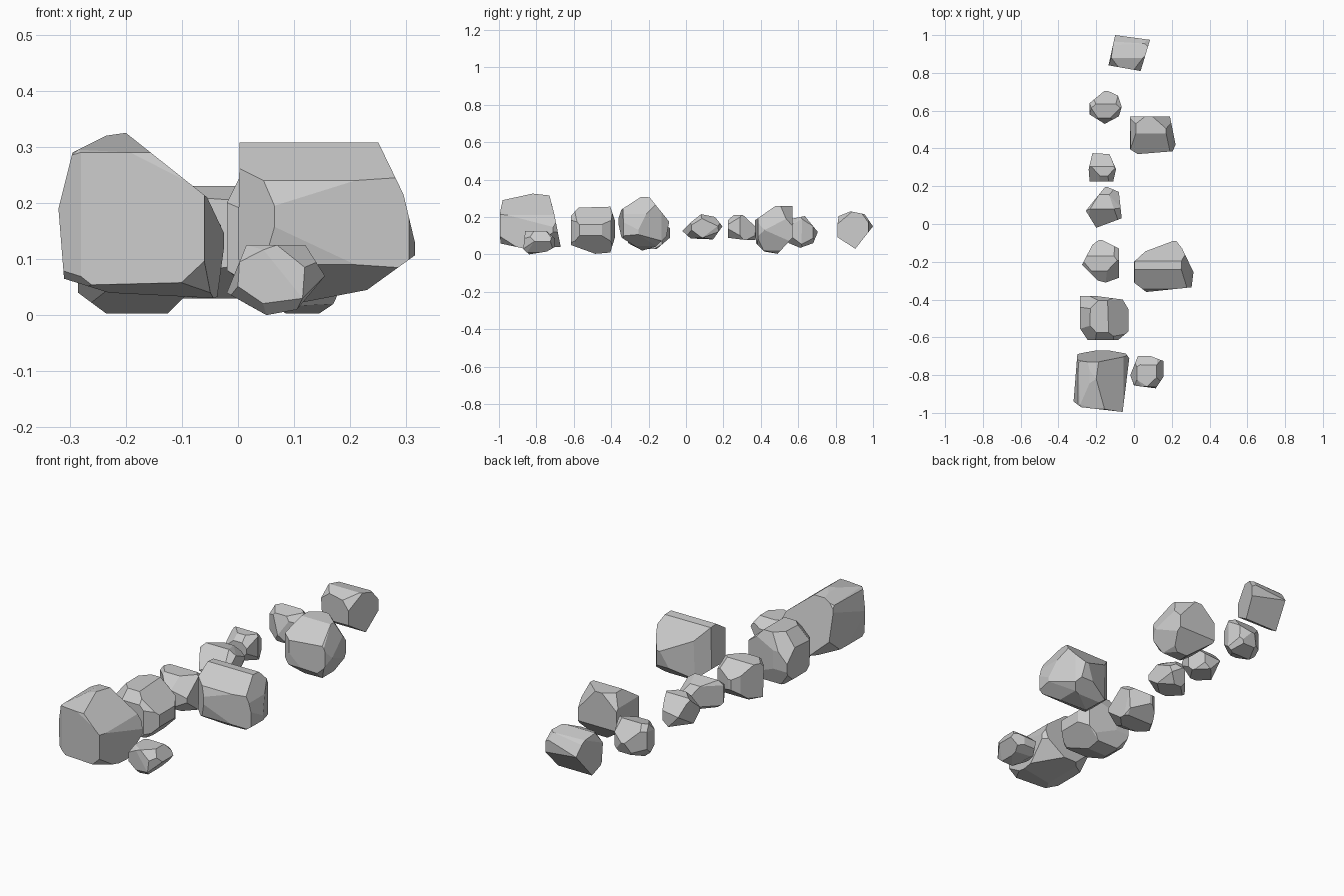
import bpy, bmesh, math, random
from mathutils import Vector

if "Cube" in bpy.data.objects:
    bpy.data.objects.remove(bpy.data.objects["Cube"])

random.seed(4)


def slice_off(bm, co, no):
    """Cut away everything on the outer side of a plane and close the hole."""
    no = no.normalized()
    if all((v.co - co).dot(no) < 5e-4 for v in bm.verts):
        return
    bmesh.ops.bisect_plane(bm, geom=bm.verts[:] + bm.edges[:] + bm.faces[:],
                           dist=1e-5, plane_co=co, plane_no=no, clear_outer=True)
    bmesh.ops.holes_fill(bm, edges=[e for e in bm.edges if e.is_boundary], sides=0)


def carve(bm, outline, a, b):
    """Trim the block to a convex outline seen in the plane of axes a, b."""
    mid = Vector((sum(p[0] for p in outline), sum(p[1] for p in outline))) / len(outline)
    for i, p in enumerate(outline):
        p, q = Vector(p), Vector(outline[(i + 1) % len(outline)])
        d = q - p
        n2 = Vector((d.y, -d.x))
        if n2.dot(p - mid) < 0:
            n2 = -n2
        co, no = Vector(), Vector()
        co[a], co[b] = p
        no[a], no[b] = n2
        slice_off(bm, co, no)


def rock(name, top, side, front=(), corner=1.95):
    """Chisel a stone from its top (x,y), side (y,z) and front (x,z) outlines."""
    lo = Vector((min(p[0] for p in top), min(p[1] for p in top), min(p[1] for p in side)))
    hi = Vector((max(p[0] for p in top), max(p[1] for p in top), max(p[1] for p in side)))
    mid, half = (lo + hi) / 2, (hi - lo) / 2
    bm = bmesh.new()
    bmesh.ops.create_cube(bm, size=2)
    for v in bm.verts:
        v.co = mid + Vector(v.co[k] * half[k] for k in range(3))
    carve(bm, top, 0, 1)
    carve(bm, side, 1, 2)
    if front:
        carve(bm, front, 0, 2)
    # chip the eight corners
    for sx in (-1, 1):
        for sy in (-1, 1):
            for sz in (-1, 1):
                w = Vector((sx * random.uniform(.8, 1.1), sy * random.uniform(.8, 1.1), sz))
                n = Vector(w[k] / half[k] for k in range(3))
                d = corner + random.uniform(-.12, .12)
                slice_off(bm, mid + n * (d / n.length_squared), n)
    # tidy slivers into clean flat facets
    bmesh.ops.remove_doubles(bm, verts=bm.verts[:], dist=0.012)
    pts = [v.co.copy() for v in bm.verts]
    bm.clear()
    for p in pts:
        bm.verts.new(p)
    r = bmesh.ops.convex_hull(bm, input=bm.verts[:])
    junk = [g for g in r["geom_interior"] if isinstance(g, bmesh.types.BMVert)]
    bmesh.ops.delete(bm, geom=junk, context='VERTS')
    bmesh.ops.dissolve_limit(bm, angle_limit=math.radians(6), verts=bm.verts[:], edges=bm.edges[:])
    bmesh.ops.recalc_face_normals(bm, faces=bm.faces[:])
    me = bpy.data.meshes.new(name)
    bm.to_mesh(me)
    bm.free()
    bpy.context.collection.objects.link(bpy.data.objects.new(name, me))


# left row, front to back
rock("boulder_front_left",
     [(-.30, -.69), (-.22, -.665), (-.06, -.665), (-.025, -.71), (-.06, -.995), (-.28, -.97), (-.32, -.94)],
     [(-1, .06), (-1, .2), (-.98, .29), (-.82, .325), (-.73, .315), (-.705, .22), (-.67, .04), (-.86, .03)],
     [(-.31, .065), (-.32, .19), (-.295, .29), (-.235, .32), (-.2, .325), (-.055, .21), (-.022, .14),
      (-.035, .03), (-.23, .04)], 2.1)
rock("boulder_second_left",
     [(-.285, -.37), (-.06, -.40), (-.03, -.45), (-.03, -.57), (-.085, -.615), (-.245, -.615), (-.285, -.555)],
     [(-.62, .2), (-.575, .25), (-.405, .255), (-.38, .18), (-.38, .09), (-.405, .01), (-.485, .003), (-.615, .05)],
     [(-.14, .255), (-.03, .16), (-.03, .1), (-.125, .003), (-.235, .003), (-.285, .04), (-.285, .19), (-.23, .255)], 2.0)
rock("stone_third_left",
     [(-.18, -.08), (-.22, -.11), (-.275, -.215), (-.19, -.3), (-.15, -.31), (-.08, -.285), (-.08, -.13)],
     [(-.31, .06), (-.31, .15), (-.25, .2), (-.17, .2), (-.085, .14), (-.085, .09), (-.155, .03), (-.25, .03)])
rock("stone_middle_left",
     [(-.15, .2), (-.08, .17), (-.065, .03), (-.2, -.02), (-.255, .07)],
     [(-.025, .13), (.08, .215), (.155, .2), (.195, .15), (.145, .08), (.025, .085)], corner=1.75)
rock("stone_fifth_left",
     [(-.22, .375), (-.13, .37), (-.095, .29), (-.11, .225), (-.235, .225), (-.24, .29)],
     [(.215, .175), (.255, .21), (.305, .21), (.375, .145), (.375, .07), (.215, .09)], corner=1.8)
rock("stone_sixth_left",
     [(-.15, .71), (-.085, .68), (-.065, .62), (-.08, .57), (-.155, .53), (-.235, .58), (-.235, .64)],
     [(.53, .1), (.56, .19), (.635, .205), (.705, .12), (.68, .06), (.61, .035), (.55, .06)], corner=1.75)
rock("stone_back",
     [(-.1, 1), (.085, .975), (.035, .81), (-.135, .84)],
     [(.805, .2), (.88, .23), (.955, .215), (1, .15), (.905, .03), (.805, .095)], corner=2.1)

# right row, front to back
rock("stone_front_right",
     [(-.02, -.8), (.02, -.70), (.09, -.70), (.155, -.725), (.155, -.81), (.115, -.87), (0, -.855)],
     [(-.87, .03), (-.86, .125), (-.745, .125), (-.7, .085), (-.7, .04), (-.745, .015), (-.84, 0)],
     [(-.02, .04), (.015, .125), (.12, .125), (.155, .07), (.105, .01), (.05, 0)])
rock("boulder_middle_right",
     [(0, -.2), (.06, -.145), (.22, -.085), (.255, -.13), (.315, -.255), (.305, -.335), (.065, -.36), (0, -.31)],
     [(-.365, .18), (-.345, .24), (-.24, .308), (-.195, .305), (-.09, .175), (-.105, .095), (-.165, .04),
      (-.235, .02), (-.345, .09)],
     [(.003, .308), (.25, .308), (.295, .215), (.32, .11), (.23, .045), (.1, .02), (.0, .1)], 2.2)
rock("boulder_back_right",
     [(-.02, .57), (.19, .57), (.22, .42), (.205, .385), (.02, .37), (-.02, .395)],
     [(.365, .18), (.48, .26), (.57, .26), (.57, .09), (.49, .003), (.42, .015), (.375, .06)],
     [(-.02, .2), (.01, .26), (.17, .26), (.22, .13), (.17, .02), (.145, .003), (.085, .003), (-.02, .08)], 2.1)
